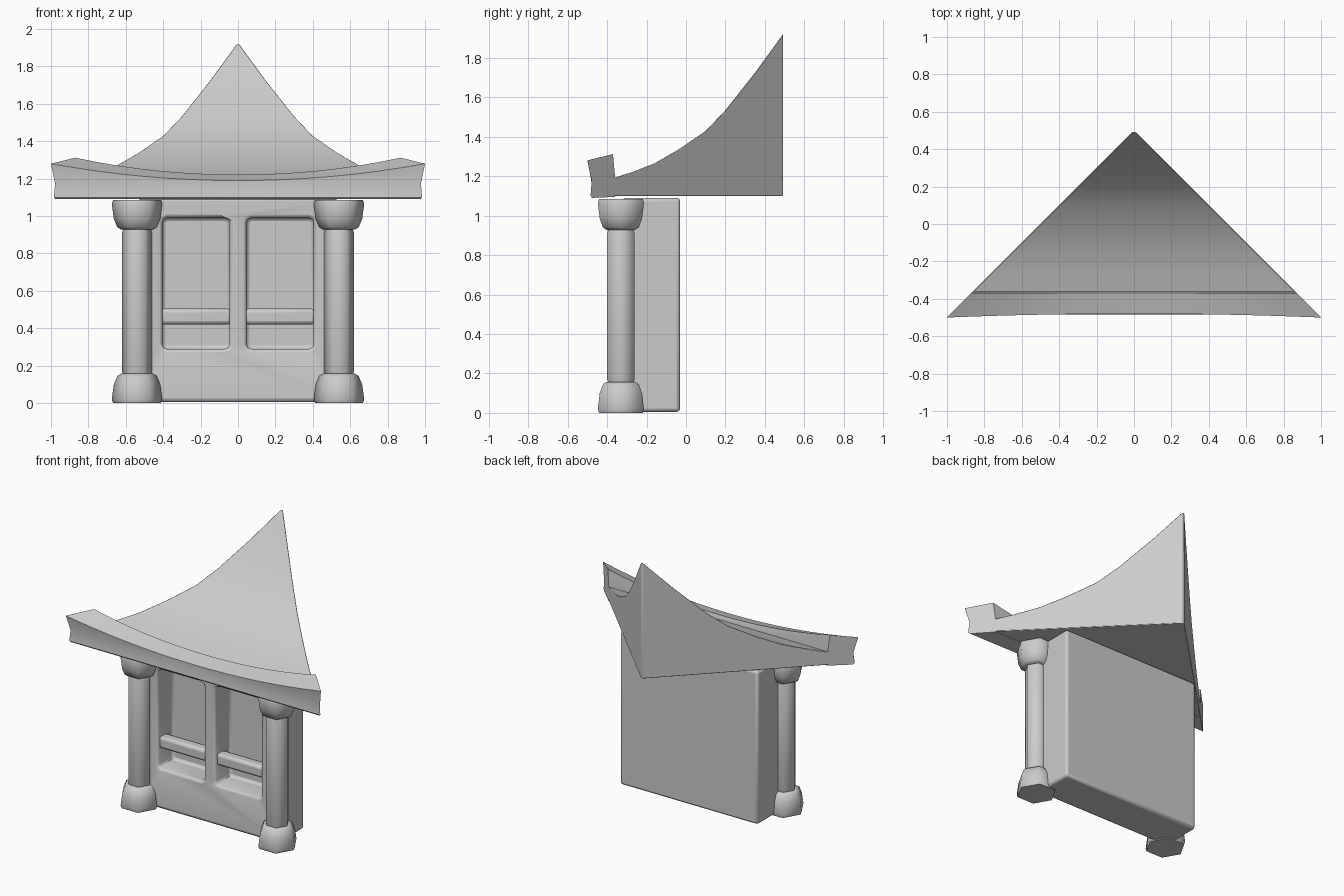
import bpy, bmesh, math
from mathutils import Vector

if "Cube" in bpy.data.objects:
    bpy.data.objects.remove(bpy.data.objects["Cube"])


def finish(name, bm, bevel=0.0, angle=35):
    bmesh.ops.remove_doubles(bm, verts=bm.verts, dist=1e-5)
    bmesh.ops.recalc_face_normals(bm, faces=bm.faces)
    me = bpy.data.meshes.new(name)
    bm.to_mesh(me)
    bm.free()
    ob = bpy.data.objects.new(name, me)
    bpy.context.collection.objects.link(ob)
    bpy.ops.object.select_all(action='DESELECT')
    bpy.context.view_layer.objects.active = ob
    ob.select_set(True)
    bpy.ops.object.shade_smooth_by_angle(angle=math.radians(angle))
    if bevel:
        m = ob.modifiers.new("bevel", 'BEVEL')
        m.width = bevel
        m.segments = 2
        m.limit_method = 'ANGLE'
        m.angle_limit = math.radians(40)
    return ob


def box_bm(x0, x1, y0, y1, z0, z1):
    bm = bmesh.new()
    bmesh.ops.create_cube(bm, size=1)
    for v in bm.verts:
        v.co = Vector(((x0 + x1) / 2 + v.co.x * (x1 - x0),
                       (y0 + y1) / 2 + v.co.y * (y1 - y0),
                       (z0 + z1) / 2 + v.co.z * (z1 - z0)))
    return bm


def loft(name, rings, bevel=0.0, angle=35):
    """Skin closed rings of points and cap both ends."""
    bm = bmesh.new()
    vs = [[bm.verts.new(p) for p in r] for r in rings]
    n = len(vs[0])
    for a, b in zip(vs, vs[1:]):
        for i in range(n):
            bm.faces.new((a[i], a[(i + 1) % n], b[(i + 1) % n], b[i]))
    bm.faces.new(vs[0])
    bm.faces.new(vs[-1])
    return finish(name, bm, bevel, angle)


def hex_part(name, cx, profile):
    rings = [[(cx + r * math.cos(k * math.pi / 3), -0.33 + r * math.sin(k * math.pi / 3), z)
              for k in range(6)] for r, z in profile]
    return loft(name, rings, 0, 65)


# Wall block with two recessed windows
wall = finish("wall", box_bm(-0.54, 0.54, -0.32, -0.03, 0.005, 1.09))
for side, tag in ((-1, "left"), (1, "right")):
    xa, xb = sorted((side * 0.045, side * 0.405))
    bm = box_bm(xa, xb, -0.5, -0.15, 0.29, 0.99)
    depth_edges = [e for e in bm.edges if abs(e.verts[0].co.y - e.verts[1].co.y) > 0.1]
    bmesh.ops.bevel(bm, geom=depth_edges, offset=0.025, segments=2, affect='EDGES', profile=0.5)
    cutter = finish("window_cutter_" + tag, bm)
    cutter.hide_render = True
    cutter.hide_set(True)
    m = wall.modifiers.new("window_" + tag, 'BOOLEAN')
    m.object = cutter
    m.operation = 'DIFFERENCE'
    m.solver = 'EXACT'
    # Rail across each window
    finish("window_rail_" + tag, box_bm(xa - 0.01, xb + 0.01, -0.30, -0.22, 0.42, 0.505), 0.02)
b = wall.modifiers.new("bevel", 'BEVEL')
b.width = 0.022
b.segments = 2
b.limit_method = 'ANGLE'
b.angle_limit = math.radians(50)

# Hexagonal columns with base and capital
base = [(0.128, 0), (0.135, 0.02), (0.124, 0.1), (0.105, 0.145), (0.085, 0.157)]
for side, tag in ((-1, "left"), (1, "right")):
    cx = side * 0.54
    hex_part("column_base_" + tag, cx, base)
    hex_part("column_capital_" + tag, cx, [(r, 1.085 - z) for r, z in base])
    hex_part("column_shaft_" + tag, cx, [(0.07, 0.14), (0.08, 0.17), (0.08, 0.91), (0.07, 0.94)])

# Curved roof wedge, cut along the two diagonal planes
profile = [(0.492, 1.92), (0.35, 1.725), (0.2, 1.535), (0.1, 1.43), (-0.03, 1.34),
           (-0.16, 1.265), (-0.27, 1.222), (-0.37, 1.19)]
rings = []
for y, z in profile:
    w = 0.5 - y
    rings.append([(-w, y, 1.1), (w, y, 1.1), (w, y, z), (-w, y, z)])
loft("roof", rings, 0.004)

# Upswept eave, mitred to the same diagonals
rings = []
for k in range(17):
    s = -1 + k / 8
    u = abs(s) ** 2.1
    section = [(-0.36, 1.095), (-0.475, 1.09), (-0.484, 1.1), (-0.478, 1.155 + 0.02 * u),
               (-0.48 - 0.02 * u, 1.19 + 0.09 * u), (-0.385, 1.218 + 0.09 * u),
               (-0.37, 1.222 + 0.09 * u), (-0.36, 1.2)]
    rings.append([(s * (0.5 - y), y, z) for y, z in section])
loft("eave", rings, 0, 32)
